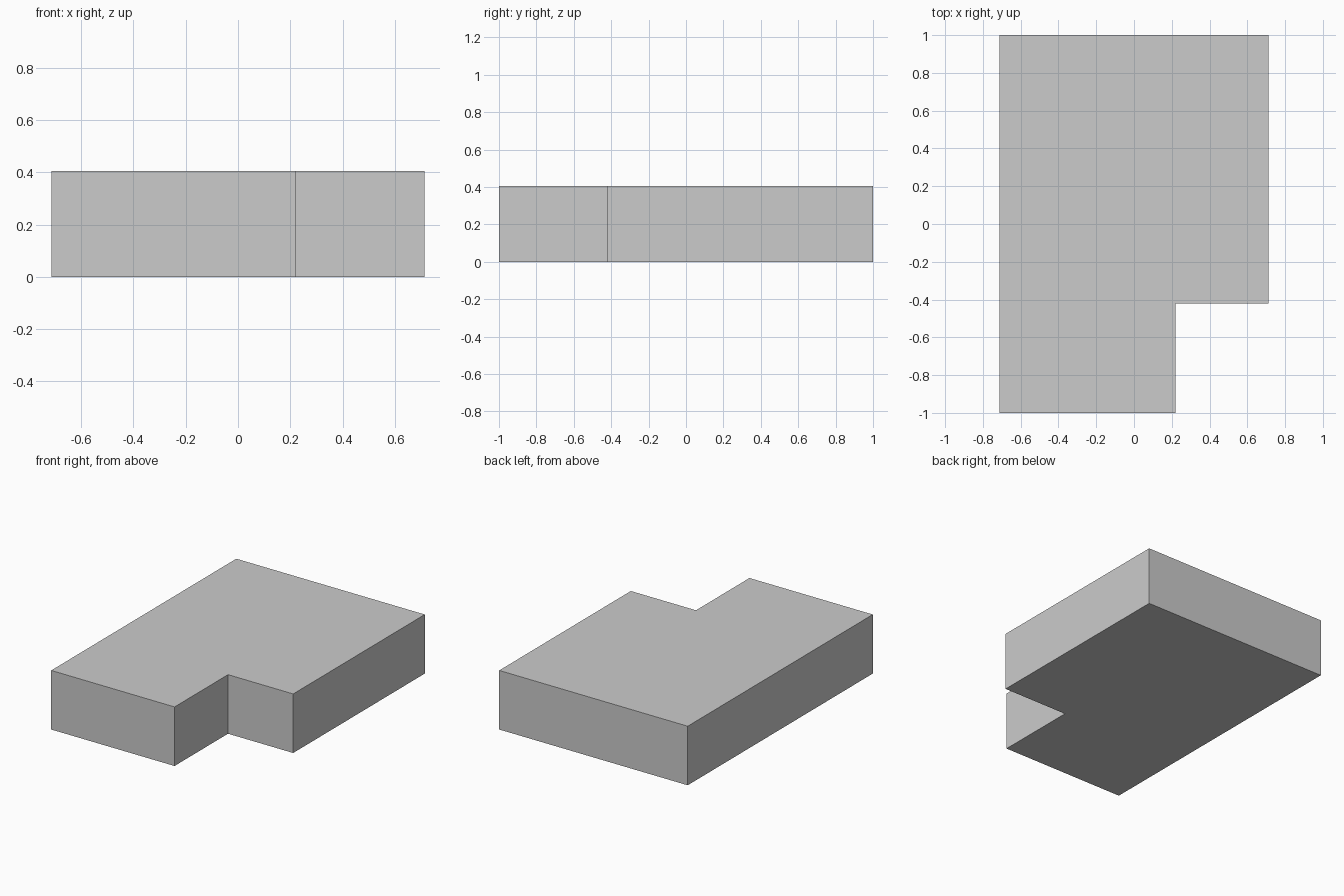
import bpy, bmesh

if "Cube" in bpy.data.objects:
    bpy.data.objects.remove(bpy.data.objects["Cube"])

HEIGHT = 0.404
# Plan outline: rectangle with a notch in the front right corner
OUTLINE = [(-0.713, -1), (0.22, -1), (0.22, -0.422),
           (0.713, -0.422), (0.713, 1), (-0.713, 1)]

# Extrude the outline into a solid block
bm = bmesh.new()
base = bm.faces.new([bm.verts.new((x, y, 0)) for x, y in OUTLINE])
ext = bmesh.ops.extrude_face_region(bm, geom=[base], use_keep_orig=True)
top = [v for v in ext["geom"] if isinstance(v, bmesh.types.BMVert)]
bmesh.ops.translate(bm, verts=top, vec=(0, 0, HEIGHT))
bmesh.ops.recalc_face_normals(bm, faces=bm.faces)

mesh = bpy.data.meshes.new("notched_block")
bm.to_mesh(mesh)
bm.free()
bpy.context.collection.objects.link(bpy.data.objects.new("notched_block", mesh))
